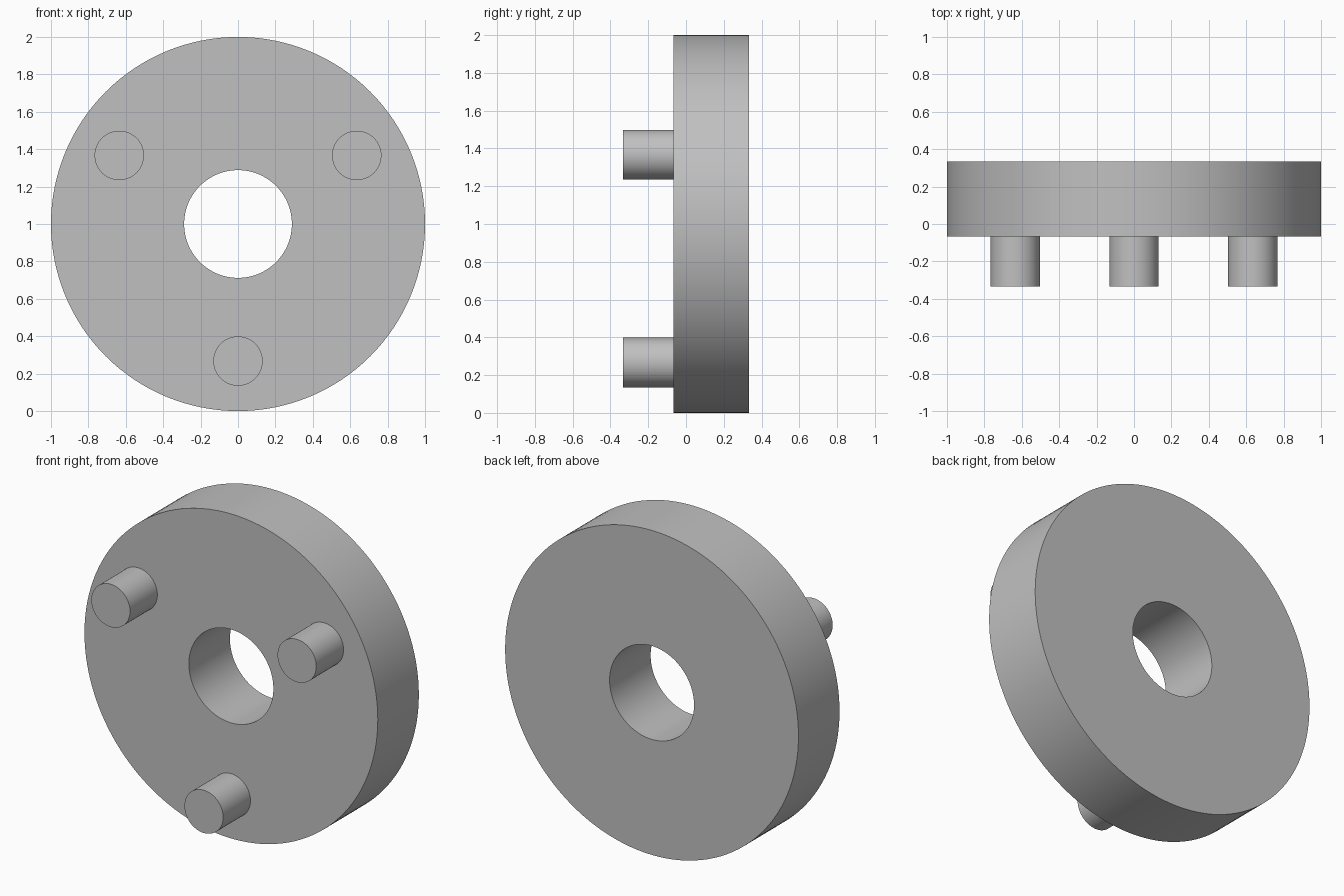
import bpy
import bmesh
from math import sin, cos, pi, radians
from mathutils import Matrix, Vector

SEGMENTS = 128
CENTRE = Vector((0, 0, 1))
BACK, FACE, TIP = 0.333, -0.067, -0.333

cube = bpy.data.objects.get("Cube")
if cube:
    bpy.data.objects.remove(cube, do_unlink=True)

grey = bpy.data.materials.new("plain_grey")
grey.use_nodes = True
colour = (0.53, 0.53, 0.53, 1)
grey.diffuse_color = colour
grey.node_tree.nodes["Principled BSDF"].inputs["Base Color"].default_value = colour


def finish(name, bm, location):
    """Turn a bmesh into a grey object with smooth sides and sharp rims."""
    bmesh.ops.recalc_face_normals(bm, faces=bm.faces)
    mesh = bpy.data.meshes.new(name)
    bm.to_mesh(mesh)
    bm.free()
    mesh.materials.append(grey)
    obj = bpy.data.objects.new(name, mesh)
    obj.location = location
    bpy.context.collection.objects.link(obj)
    bpy.ops.object.select_all(action="DESELECT")
    obj.select_set(True)
    bpy.context.view_layer.objects.active = obj
    bpy.ops.object.shade_smooth_by_angle(angle=radians(30))
    return obj


def ring(name, outer, inner, front, back):
    """Spin a rectangular section around the y axis."""
    bm = bmesh.new()
    section = [(outer, front), (outer, back), (inner, back), (inner, front)]
    verts = [bm.verts.new((r, y, 0)) for r, y in section]
    edges = [bm.edges.new((verts[i - 1], verts[i])) for i in range(4)]
    bmesh.ops.spin(bm, geom=verts + edges, cent=(0, 0, 0), axis=(0, 1, 0),
                   angle=2 * pi, steps=SEGMENTS, use_merge=True)
    bmesh.ops.remove_doubles(bm, verts=bm.verts, dist=0.0001)
    return finish(name, bm, CENTRE)


def pin(name, radius, front, back, location):
    """Closed cylinder lying along the y axis."""
    bm = bmesh.new()
    turn = Matrix.Translation((0, (front + back) / 2, 0)) @ Matrix.Rotation(pi / 2, 4, "X")
    bmesh.ops.create_cone(bm, cap_ends=True, segments=64, radius1=radius,
                          radius2=radius, depth=back - front, matrix=turn)
    return finish(name, bm, location)


# Thick disc with a central bore
ring("disc", 1.0, 0.288, FACE, BACK)

# Three evenly spaced pins, seated just inside the front face
for name, degrees in (("left_pin", 30), ("right_pin", 150), ("lower_pin", 270)):
    a = radians(degrees)
    pin(name, 0.132, TIP, FACE + 0.01, CENTRE + Vector((cos(a), 0, sin(a))) * 0.733)
